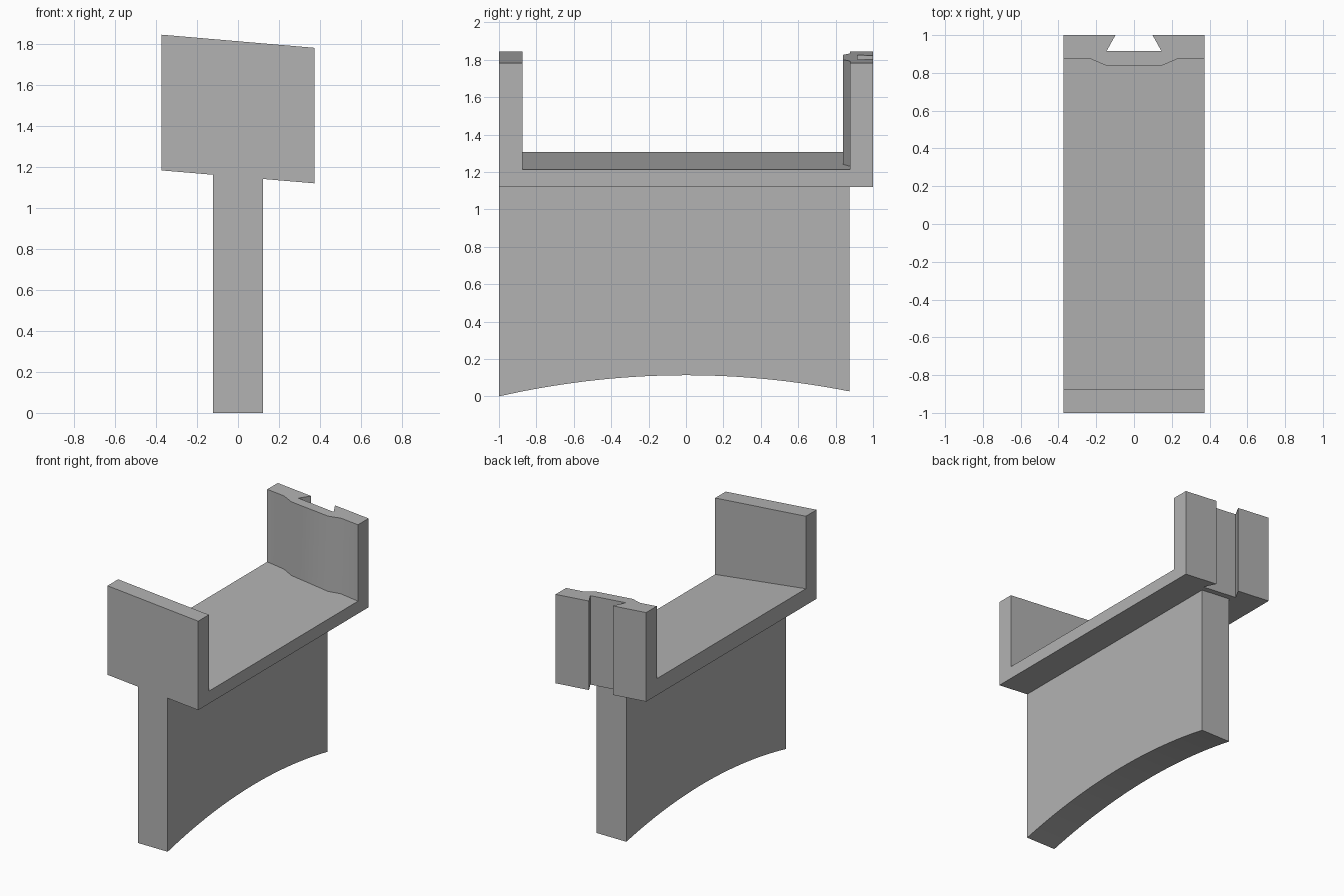
import bpy, bmesh

cube = bpy.data.objects.get("Cube")
if cube:
    bpy.data.objects.remove(cube, do_unlink=True)

grey = bpy.data.materials.new("plain grey")
grey.use_nodes = True
colour = (0.45, 0.45, 0.45, 1)
grey.diffuse_color = colour
grey.node_tree.nodes["Principled BSDF"].inputs["Base Color"].default_value = colour

HALF = 0.373   # half width of the tray
WEB = 0.122    # half thickness of the web


def slope(left, right):
    """Height across x, given the heights at the two tray edges."""
    return lambda x: left + (right - left) * (x + HALF) / (2 * HALF)


def prism(name, lower, upper):
    """Closed solid between two matching outlines."""
    bm = bmesh.new()
    a = [bm.verts.new(p) for p in lower]
    b = [bm.verts.new(p) for p in upper]
    bm.faces.new(a)
    bm.faces.new(b)
    for i in range(len(a)):
        j = (i + 1) % len(a)
        bm.faces.new((a[i], a[j], b[j], b[i]))
    bmesh.ops.recalc_face_normals(bm, faces=bm.faces)
    mesh = bpy.data.meshes.new(name)
    bm.to_mesh(mesh)
    bm.free()
    mesh.materials.append(grey)
    obj = bpy.data.objects.new(name, mesh)
    bpy.context.collection.objects.link(obj)
    return obj


def upright(name, plan, bottom, top):
    return prism(name, [(x, y, bottom(x)) for x, y in plan],
                 [(x, y, top(x)) for x, y in plan])


def mirrored(half):
    """Complete a half outline across x = 0."""
    return half + [(-x, y) for x, y in reversed(half)]


def combine(target, tool, operation):
    mod = target.modifiers.new(operation.lower(), "BOOLEAN")
    mod.operation = operation
    mod.solver = "EXACT"
    mod.object = tool
    bpy.context.view_layer.objects.active = target
    bpy.ops.object.modifier_apply(modifier=mod.name)
    bpy.data.objects.remove(tool, do_unlink=True)


# Tray block: tilted top and bottom, dovetail slot in the back
tray_plan = mirrored([(HALF, -1), (HALF, 1), (0.098, 1), (0.145, 0.916)])
tray = upright("sloped_tray", tray_plan, slope(1.183, 1.12), slope(1.845, 1.781))

# Hollow between the end walls, leaving a raised pad on the back wall
hollow_plan = mirrored([(0.5, -0.875), (0.5, 0.876), (0.235, 0.876), (0.15, 0.84)])
hollow = upright("hollow_cutter", hollow_plan, slope(1.306, 1.213), lambda x: 2.2)
hollow.hide_render = True
combine(tray, hollow, "DIFFERENCE")

# Supporting web with an arched underside
STEPS = 28
ys = [-1 + 1.875 * i / STEPS for i in range(STEPS + 1)]
side = [(y, 0.113 * (1 - y * y)) for y in ys] + [(0.875, 1.19), (-1, 1.19)]
web = prism("web", [(-WEB, y, z) for y, z in side], [(WEB, y, z) for y, z in side])
combine(tray, web, "UNION")

# Smooth the arch and pad, keeping the corners sharp
bpy.ops.object.select_all(action="DESELECT")
tray.select_set(True)
bpy.context.view_layer.objects.active = tray
bpy.ops.object.shade_smooth_by_angle()
tray.name = "tray_on_web"
